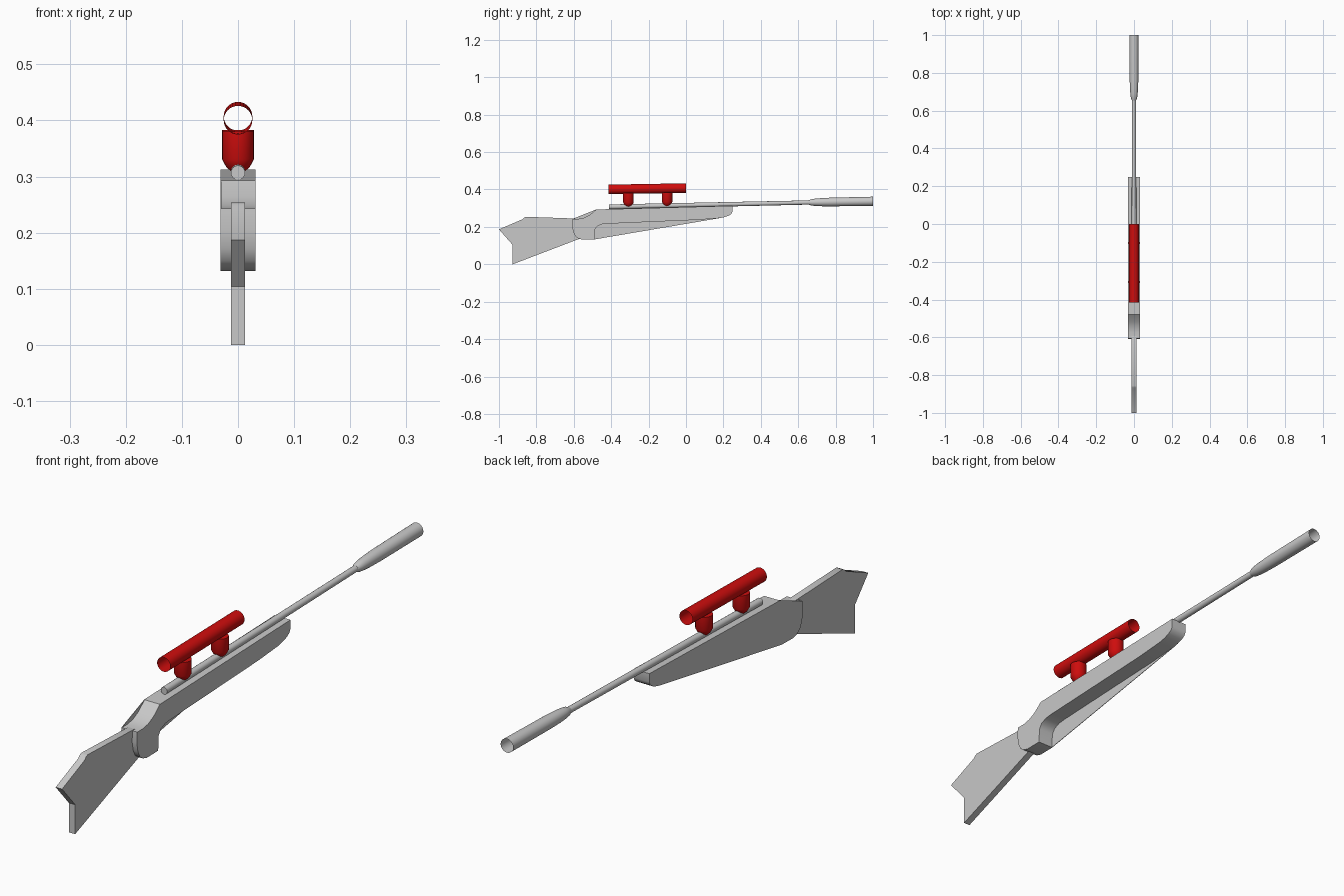
import bpy, bmesh, math

if "Cube" in bpy.data.objects:
    bpy.data.objects.remove(bpy.data.objects["Cube"])


def material(name, rgb):
    m = bpy.data.materials.new(name)
    m.diffuse_color = (*rgb, 1)
    m.use_nodes = True
    m.node_tree.nodes["Principled BSDF"].inputs["Base Color"].default_value = m.diffuse_color
    return m


GREY = material("grey", (0.58, 0.58, 0.58))
RED = material("red", (0.62, 0.004, 0.004))


def finish(bm, name, mat, angle=35):
    bmesh.ops.recalc_face_normals(bm, faces=bm.faces)
    me = bpy.data.meshes.new(name)
    bm.to_mesh(me)
    bm.free()
    me.materials.append(mat)
    ob = bpy.data.objects.new(name, me)
    bpy.context.collection.objects.link(ob)
    bpy.ops.object.select_all(action='DESELECT')
    ob.select_set(True)
    bpy.context.view_layer.objects.active = ob
    bpy.ops.object.shade_smooth_by_angle(angle=math.radians(angle))
    return ob


def slab(name, profile, x0, x1, mat):
    """Extrude a side profile of (y, z) points from x0 to x1."""
    bm = bmesh.new()
    face = bm.faces.new([bm.verts.new((x0, y, z)) for y, z in profile])
    new = bmesh.ops.extrude_face_region(bm, geom=[face])["geom"]
    bmesh.ops.translate(bm, vec=(x1 - x0, 0, 0),
                        verts=[v for v in new if isinstance(v, bmesh.types.BMVert)])
    bmesh.ops.triangulate(bm, faces=[f for f in bm.faces if len(f.verts) > 4])
    return finish(bm, name, mat)


def turned(name, rings, mat, axis='Y', caps=(True, True), sides=24):
    """Join circles given as (y, z, radius), standing across the axis."""
    bm = bmesh.new()
    loops = []
    for y, z, r in rings:
        loop = []
        for i in range(sides):
            a = 2 * math.pi * i / sides
            c, s = r * math.cos(a), r * math.sin(a)
            loop.append(bm.verts.new((c, y, z + s) if axis == 'Y' else (c, y + s, z)))
        loops.append(loop)
    for a, b in zip(loops, loops[1:]):
        for i in range(sides):
            j = (i + 1) % sides
            bm.faces.new((a[i], a[j], b[j], b[i]))
    for cap, loop in zip(caps, (loops[0], loops[-1])):
        if cap:
            bm.faces.new(loop)
    return finish(bm, name, mat)


W = 0.031

# Thin shoulder stock
slab("butt", [(-1, .187), (-.874, .241), (-.866, .25), (-.856, .254), (-.6, .245),
              (-.56, .235), (-.56, .14), (-.927, 0), (-.927, .104)],
     -.0125, .0125, GREY)

# Scoop behind the barrel, underside step and rounded nose
scoop = [(-.607, .243), (-.575, .243), (-.545, .249), (-.515, .264), (-.48, .293)]
nose = [(.249, .313), (.249, .283), (.243, .27), (.228, .26), (.205, .252), (.18, .247)]
step = [(.07, .238), (-.42, .217), (-.45, .214), (-.475, .203), (-.487, .185), (-.49, .133)]
grip = [(-.553, .132), (-.575, .138), (-.592, .15), (-.603, .172), (-.609, .205)]
slab("fore_stock", scoop + nose + step + grip, -W, W, GREY)

# Left side plates bridging the step and the scoop
slab("left_lower_plate", [nose[-1]] + step, -W, -W + .002, GREY)
slab("left_scoop_plate", scoop, -W, -W + .002, GREY)

# Barrel and open-ended muzzle sleeve
turned("barrel", [(-.413, .307, .0128), (.68, .331, .0112)], GREY, sides=16)
turned("muzzle_sleeve", [(.655, .3305, .0115), (.668, .331, .0165), (.69, .3315, .0195),
                         (.72, .332, .0215), (.77, .333, .0232), (1, .337, .0245)],
       GREY, caps=(True, False))

# Open scope tube
turned("scope_tube", [(-.415, .4005, .0255), (0, .4075, .0255)], RED,
       caps=(False, False), sides=32)

# Two tapered scope mounts
for name, y, dz in (("rear_mount", -.308, 0), ("front_mount", -.101, .003)):
    turned(name, [(y, .309 + dz, .012), (y, .317 + dz, .021), (y, .331 + dz, .0285),
                  (y, .38 + dz, .0285)], RED, axis='Z')
